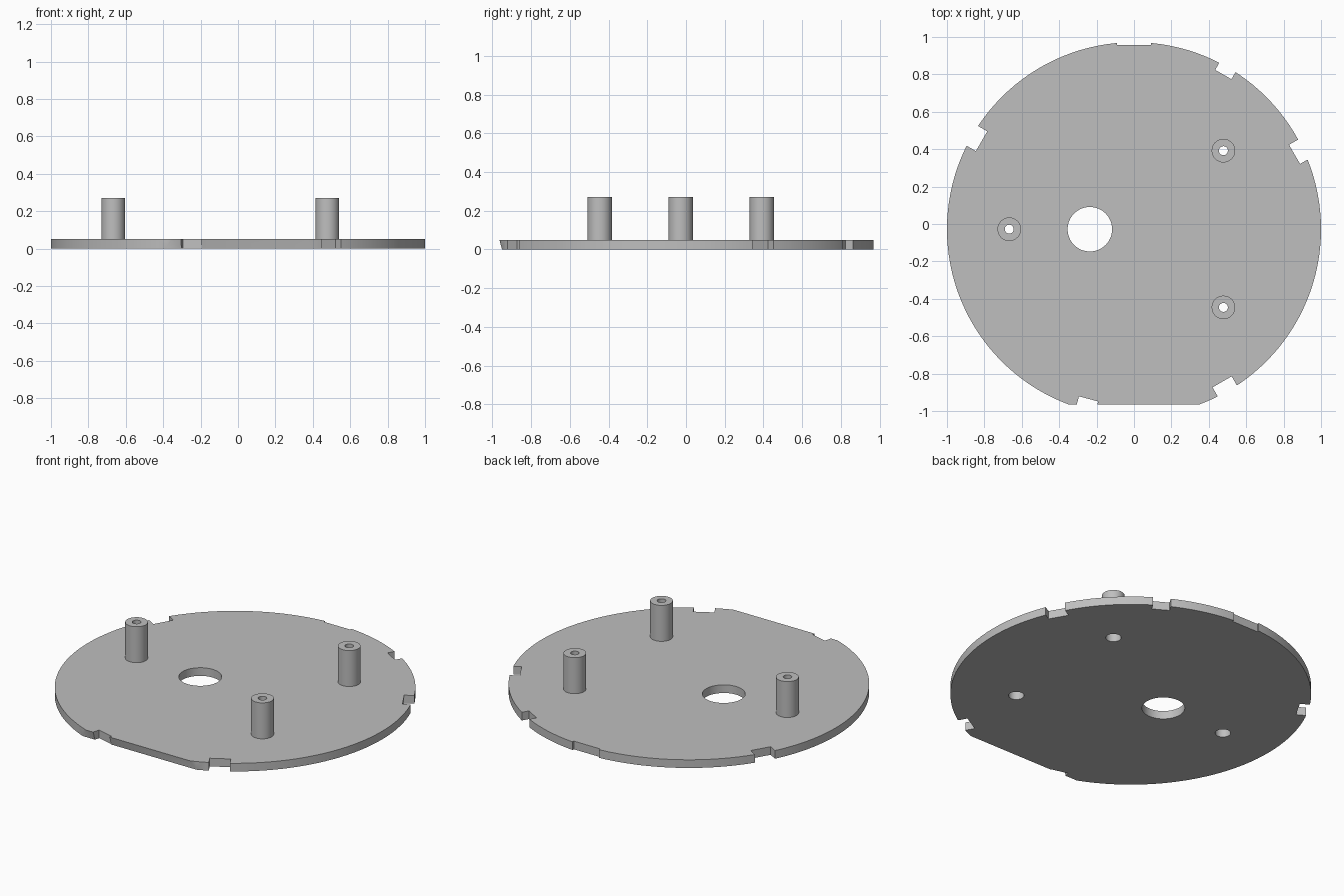
import bpy
import bmesh
from math import radians, cos, sin, tau
from mathutils import Matrix

cube = bpy.data.objects.get("Cube")
if cube:
    bpy.data.objects.remove(cube, do_unlink=True)

CY = -0.028          # disc centre along y
THICK = 0.05
PEG_TOP = 0.27
PEGS = [(-0.667, CY), (0.478, 0.392), (0.478, -0.446)]

grey = bpy.data.materials.new("plain_grey")
grey.use_nodes = True
colour = (0.52, 0.52, 0.52, 1)
grey.diffuse_color = colour
grey.node_tree.nodes["Principled BSDF"].inputs["Base Color"].default_value = colour


def add_object(name, bm):
    bmesh.ops.recalc_face_normals(bm, faces=bm.faces)
    mesh = bpy.data.meshes.new(name)
    bm.to_mesh(mesh)
    bm.free()
    mesh.materials.append(grey)
    obj = bpy.data.objects.new(name, mesh)
    bpy.context.collection.objects.link(obj)
    return obj


def cylinder(bm, x, y, radius, z0, z1, sides):
    bmesh.ops.create_cone(
        bm, cap_ends=True, segments=sides, radius1=radius, radius2=radius,
        depth=z1 - z0, matrix=Matrix.Translation((x, y, (z0 + z1) / 2)))


def notch(bm, angle, inner, width, tilt=0):
    """Box cutter whose inner face sits at the given distance from the disc centre."""
    depth = 0.2
    a = radians(angle)
    place = (Matrix.Translation((inner * cos(a), CY + inner * sin(a), 0))
             @ Matrix.Rotation(radians(angle + tilt), 4, "Z")
             @ Matrix.Translation((depth / 2, 0, 0))
             @ Matrix.Diagonal((depth, width, 1, 1)))
    bmesh.ops.create_cube(bm, size=1, matrix=place)


def smooth(obj):
    bpy.ops.object.select_all(action="DESELECT")
    obj.select_set(True)
    bpy.context.view_layer.objects.active = obj
    bpy.ops.object.shade_smooth_by_angle(angle=radians(30))


# Round base plate
bm = bmesh.new()
cylinder(bm, 0, CY, 1, 0, THICK, 128)
# Front edge sliced flat, leaning slightly inward at the bottom
cut = bmesh.ops.bisect_plane(
    bm, geom=bm.verts[:] + bm.edges[:] + bm.faces[:],
    plane_co=(0, -0.964, THICK), plane_no=(0, -1, -0.26), clear_outer=True)
bmesh.ops.contextual_create(
    bm, geom=[e for e in cut["geom_cut"] if isinstance(e, bmesh.types.BMEdge)])
plate = add_object("base_plate", bm)

# Cutters: rim notches, large hole and peg holes
bm = bmesh.new()
for spec in [(90, 0.984, 0.18), (60, 0.955, 0.1), (25, 0.947, 0.118, 5),
             (150, 0.941, 0.122), (-60, 0.942, 0.118), (-105, 0.939, 0.106)]:
    notch(bm, *spec)
cylinder(bm, -0.236, CY, 0.119, -1, 1, 64)
for x, y in PEGS:
    cylinder(bm, x, y, 0.043, -1, 1, 32)
cutter = add_object("plate_cutter", bm)
cutter.hide_render = True

mod = plate.modifiers.new("cut", "BOOLEAN")
mod.operation = "DIFFERENCE"
mod.solver = "EXACT"
mod.object = cutter
bpy.context.view_layer.objects.active = plate
bpy.ops.object.modifier_apply(modifier=mod.name)
bpy.data.objects.remove(cutter, do_unlink=True)
smooth(plate)

# Hollow standoff pegs, with a wider bore in the lower half
profile = [(0.063, THICK), (0.063, PEG_TOP), (0.024, PEG_TOP),
           (0.024, 0.15), (0.043, 0.15), (0.043, THICK)]
for name, (x, y) in zip(["peg_right", "peg_left_back", "peg_left_front"], PEGS):
    bm = bmesh.new()
    ring = [bm.verts.new((r, 0, z)) for r, z in profile]
    edges = [bm.edges.new((a, b)) for a, b in zip(ring, ring[1:] + ring[:1])]
    bmesh.ops.spin(bm, geom=ring + edges, axis=(0, 0, 1), cent=(0, 0, 0),
                   angle=tau, steps=32, use_merge=True)
    bmesh.ops.remove_doubles(bm, verts=bm.verts, dist=0.0001)
    peg = add_object(name, bm)
    peg.location = (x, y, 0)
    smooth(peg)
